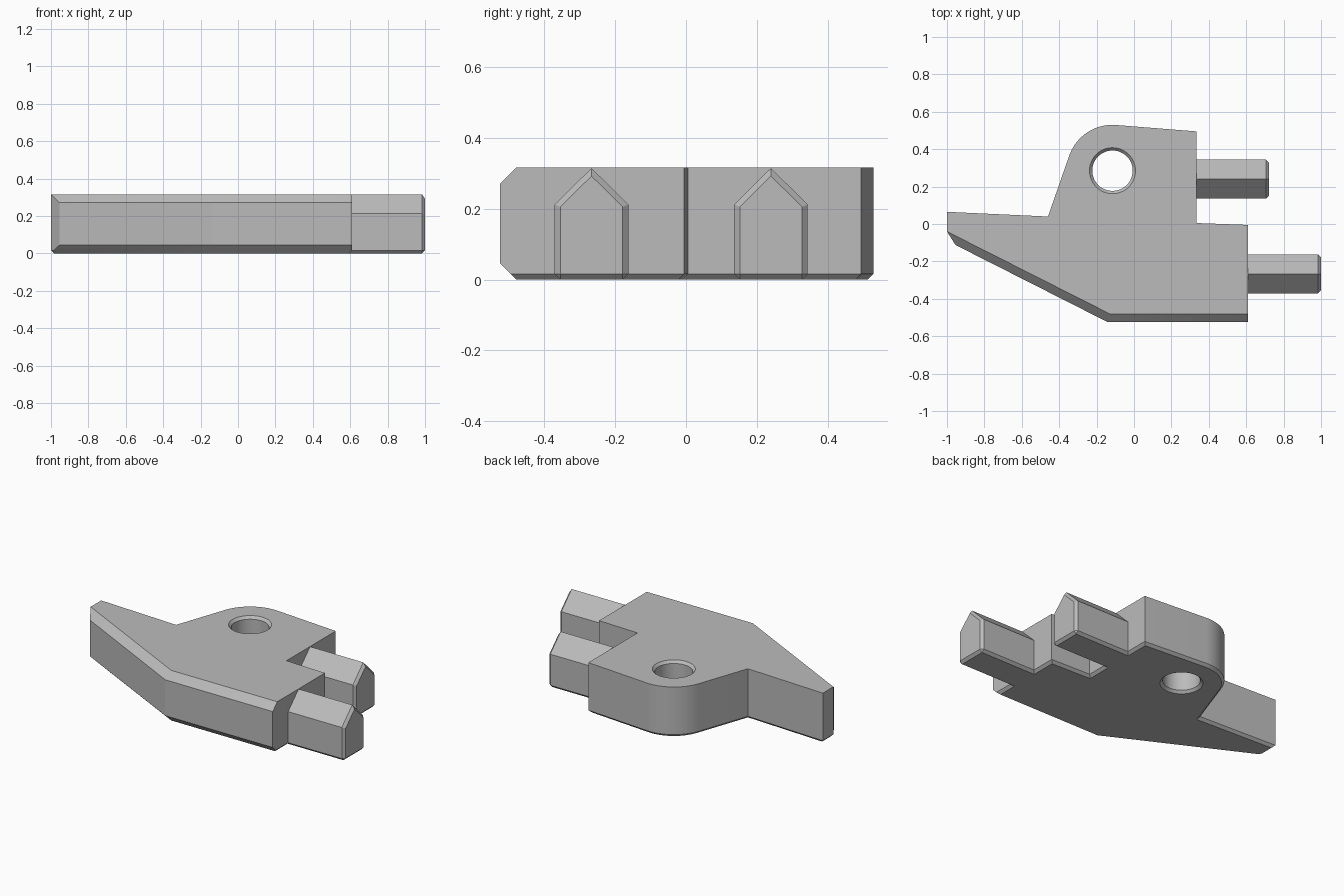
import bpy, bmesh, math
from mathutils import Vector

cube = bpy.data.objects.get("Cube")
if cube:
    bpy.data.objects.remove(cube, do_unlink=True)

HEIGHT = 0.316
EDGE = 0.016           # small edge bevel
FRONT = 0.045          # wide front chamfer
HOLE = (-0.115, 0.285)

grey = bpy.data.materials.new("plain grey")
grey.use_nodes = True
grey.diffuse_color = (0.5, 0.5, 0.5, 1)
grey.node_tree.nodes["Principled BSDF"].inputs["Base Color"].default_value = (0.5, 0.5, 0.5, 1)


def make_object(name, bm):
    bmesh.ops.recalc_face_normals(bm, faces=bm.faces)
    mesh = bpy.data.meshes.new(name)
    bm.to_mesh(mesh)
    bm.free()
    mesh.materials.append(grey)
    obj = bpy.data.objects.new(name, mesh)
    bpy.context.collection.objects.link(obj)
    return obj


def extrude_profile(points, offset):
    bm = bmesh.new()
    face = bm.faces.new([bm.verts.new(p) for p in points])
    moved = bmesh.ops.extrude_face_region(bm, geom=[face], use_keep_orig=True)
    verts = [g for g in moved["geom"] if isinstance(g, bmesh.types.BMVert)]
    bmesh.ops.translate(bm, verts=verts, vec=offset)
    bmesh.ops.recalc_face_normals(bm, faces=bm.faces)
    return bm


def bevel_edges(bm, test):
    edges = [e for e in bm.edges if test(e.verts[0].co, e.verts[1].co)]
    bmesh.ops.bevel(bm, geom=edges, offset=EDGE, offset_type='OFFSET',
                    segments=1, profile=0.5, affect='EDGES', clamp_overlap=False)


def slice_off(bm, point, normal):
    geom = bm.verts[:] + bm.edges[:] + bm.faces[:]
    cut = bmesh.ops.bisect_plane(bm, geom=geom, dist=1e-5, plane_co=point,
                                 plane_no=normal, clear_outer=True)
    edges = [g for g in cut["geom_cut"] if isinstance(g, bmesh.types.BMEdge)]
    bmesh.ops.edgenet_fill(bm, edges=edges)


# Body outline with a rounded lobe around the hole
outline = [(-1, 0.065), (-1, -0.04), (-0.955, -0.112), (-0.14, -0.525),
           (0.61, -0.525), (0.61, -0.005), (0.335, 0.005), (0.335, 0.495)]
for i in range(21):
    a = math.radians(86 + (160 - 86) * i / 20)
    outline.append((HOLE[0] + 0.245 * math.cos(a), HOLE[1] + 0.245 * math.sin(a)))
outline.append((-0.46, 0.04))

bm = extrude_profile([(x, y, 0) for x, y in outline], (0, 0, HEIGHT))
bevel_edges(bm, lambda a, b: max(a.z, b.z) < 0.001)

# Wide chamfers along the two front sides, top and bottom
tip, corner = Vector((-1, -0.04, 0)), Vector((-0.13, -0.48, 0))
along = (corner - tip).normalized()
for start, out in ((tip, Vector((along.y, -along.x, 0))), (corner, Vector((0, -1, 0)))):
    for z, up in ((HEIGHT, 1), (0, -1)):
        slice_off(bm, start + Vector((0, 0, z)), out + Vector((0, 0, up)))
body = make_object("body", bm)

# Round hole with chamfered rims
rings = [(-0.02, 0.122 + 0.02), (EDGE, 0.108), (HEIGHT - EDGE, 0.108), (HEIGHT + 0.02, 0.122 + 0.02)]
bm = bmesh.new()
loops = []
for z, r in rings:
    loops.append([bm.verts.new((HOLE[0] + r * math.cos(k * math.tau / 48),
                                HOLE[1] + r * math.sin(k * math.tau / 48), z)) for k in range(48)])
for low, high in zip(loops, loops[1:]):
    for k in range(48):
        n = (k + 1) % 48
        bm.faces.new((low[k], low[n], high[n], high[k]))
bm.faces.new(loops[0][::-1])
bm.faces.new(loops[-1])
cutter = make_object("hole_cutter", bm)
cutter.hide_render = True

boolean = body.modifiers.new("hole", 'BOOLEAN')
boolean.operation = 'DIFFERENCE'
boolean.solver = 'EXACT'
boolean.object = cutter
bpy.context.view_layer.objects.active = body
bpy.ops.object.modifier_apply(modifier=boolean.name)
bpy.data.objects.remove(cutter, do_unlink=True)


# Two house-shaped prongs on the right-hand side of the outline
def make_prong(name, y, root, end):
    half = 0.104
    profile = [(-half, 0), (half, 0), (half, 0.212), (0, HEIGHT - 0.001), (-half, 0.212)]
    start = root - EDGE
    bm = extrude_profile([(start, y + py, pz) for py, pz in profile], (end - start, 0, 0))
    bevel_edges(bm, lambda a, b: min(a.x, b.x) > end - 0.001
                or (max(a.z, b.z) < 0.001 and abs(a.x - b.x) > 0.1))
    return make_object(name, bm)


prongs = [make_prong("front_prong", -0.267, 0.61, 1.0),
          make_prong("back_prong", 0.24, 0.335, 0.722)]

# Smooth shading on the round surfaces, sharp elsewhere
bpy.ops.object.select_all(action='DESELECT')
for obj in [body] + prongs:
    obj.select_set(True)
bpy.context.view_layer.objects.active = body
bpy.ops.object.shade_smooth_by_angle(angle=math.radians(25))
